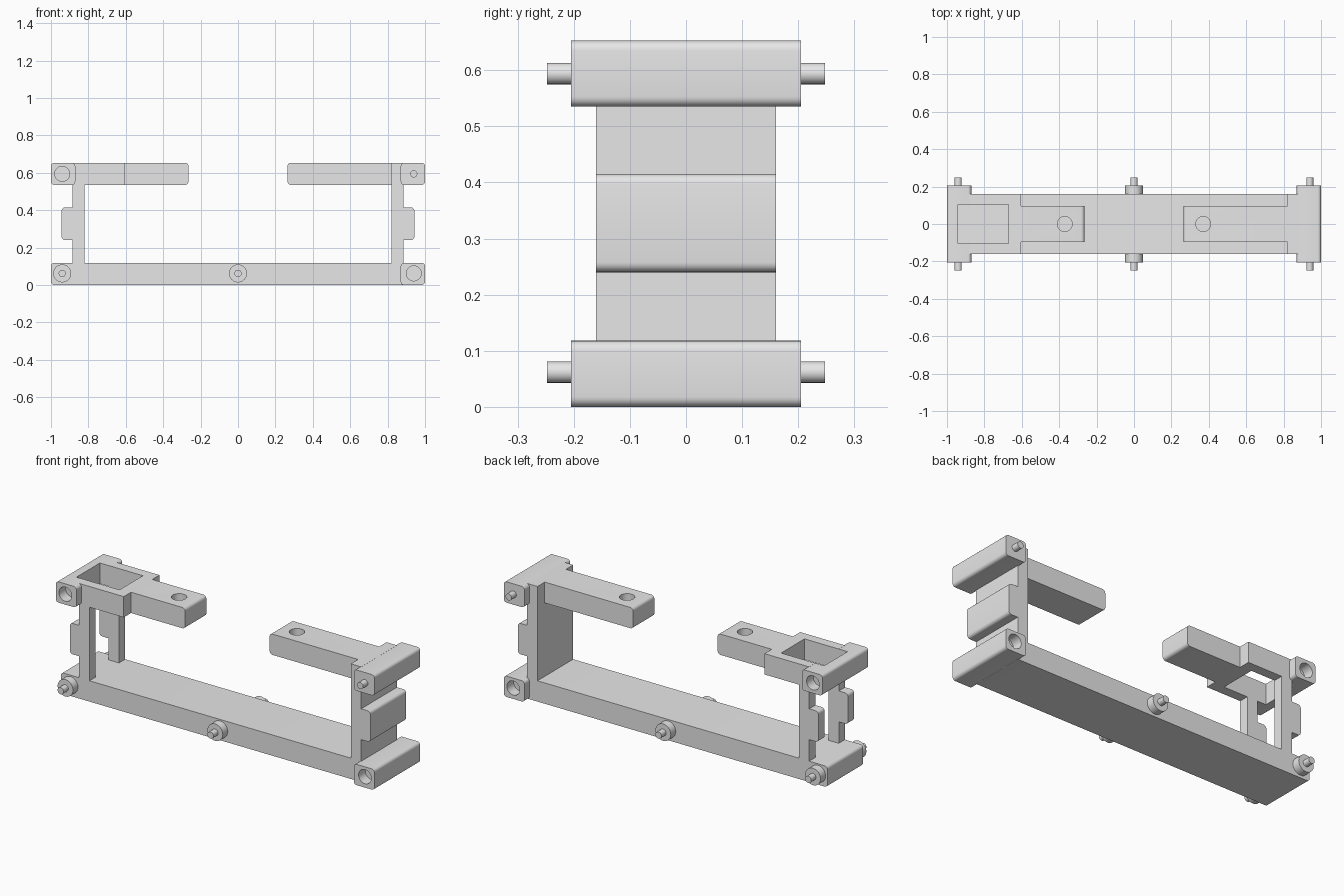
import bpy, bmesh
from math import pi
from mathutils import Matrix

cube = bpy.data.objects.get("Cube")
if cube:
    bpy.data.objects.remove(cube, do_unlink=True)

GREY = (0.8, 0.8, 0.8, 1.0)
mat = bpy.data.materials.new("plain grey")
mat.use_nodes = True
mat.diffuse_color = GREY
mat.node_tree.nodes["Principled BSDF"].inputs["Base Color"].default_value = GREY

BAR = 0.118            # thickness of the horizontal bars
TOP = 0.653            # overall height
LOW = TOP - BAR        # underside of the upper bars
HALF = 0.16            # half width of the frame
WIDE = 0.205           # half width of the end blocks
PIVOT = 0.94           # x of the end pivots
LOW_Z, HIGH_Z = BAR / 2 + 0.003, LOW + BAR / 2


def finish(bm, name):
    mesh = bpy.data.meshes.new(name)
    bm.to_mesh(mesh)
    bm.free()
    mesh.materials.append(mat)
    obj = bpy.data.objects.new(name, mesh)
    bpy.context.collection.objects.link(obj)
    return obj


def box(name, x, y, z, rounded=()):
    """Box between ranges; rounds the edges along y at the listed x positions."""
    bm = bmesh.new()
    bmesh.ops.create_cube(bm, size=1)
    for v in bm.verts:
        v.co = [r[0] if c < 0 else r[1] for c, r in zip(v.co, (x, y, z))]
    edges = [e for e in bm.edges
             if abs(e.verts[0].co.y - e.verts[1].co.y) > 1e-4
             and any(abs(e.verts[0].co.x - r) < 1e-4 for r in rounded)]
    if edges:
        bmesh.ops.bevel(bm, geom=edges, offset=0.018, segments=5,
                        profile=0.5, affect='EDGES')
    return finish(bm, name)


def rod(name, centre, radius, length, axis='Y'):
    bm = bmesh.new()
    turn = Matrix.Rotation(pi / 2, 4, 'X') if axis == 'Y' else Matrix()
    bmesh.ops.create_cone(bm, cap_ends=True, segments=40, radius1=radius,
                          radius2=radius, depth=length,
                          matrix=Matrix.Translation(centre) @ turn)
    return finish(bm, name)


def cut(obj, cutters):
    for c in cutters:
        mod = obj.modifiers.new("cut", 'BOOLEAN')
        mod.operation, mod.solver, mod.object = 'DIFFERENCE', 'EXACT', c
        bpy.context.view_layer.objects.active = obj
        bpy.ops.object.modifier_apply(modifier=mod.name)
        bpy.data.objects.remove(c, do_unlink=True)


def side_holes(x, z):
    return [rod("hole_cutter", (x, s * WIDE, z), 0.04, 0.12) for s in (-1, 1)]


def window():
    return box("window_cutter", (-0.94, -0.67), (-0.105, 0.105), (LOW - 0.1, TOP + 0.1))


FRAME, BLOCK, ARM = (-HALF, HALF), (-WIDE, WIDE), (-0.095, 0.095)
UPPER, LOWER = (LOW, TOP), (0, BAR)

# Base bar with bosses and pins
box("base_bar", (-1, 0.885), FRAME, LOWER, rounded=(-1,))
for label, x in (("left_end", -PIVOT), ("middle", 0)):
    rod(label + "_boss", (x, 0, LOW_Z), 0.048, 2 * WIDE)
    rod(label + "_pin", (x, 0, LOW_Z), 0.019, 0.495)

# Socket block at the far end of the base
socket = box("base_socket_block", (0.87, 1), BLOCK, LOWER, rounded=(0.87, 1))
cut(socket, side_holes(PIVOT, LOW_Z))

# Solid upright with its outer rib
box("solid_upright", (0.82, 0.885), FRAME, (BAR - 0.01, TOP))
box("solid_upright_rib", (0.86, 0.943), FRAME, (0.24, 0.415), rounded=(0.943,))

# Upper pin block
box("upper_pin_block", (0.87, 1), BLOCK, UPPER, rounded=(0.87, 1))
rod("upper_pin", (PIVOT, 0, HIGH_Z), 0.019, 0.495)

# Pair of open posts with ribs
for label, y in (("front", (-HALF, -0.105)), ("back", (0.105, HALF))):
    box(label + "_post", (-0.885, -0.82), y, (BAR - 0.01, TOP - 0.02))
    box(label + "_post_rib", (-0.943, -0.86), y, (0.24, 0.415), rounded=(-0.943,))

# Upper socket block and neck, sharing one through window
head = box("upper_socket_block", (-1, -0.87), BLOCK, UPPER, rounded=(-1, -0.87))
cut(head, side_holes(-PIVOT, HIGH_Z) + [window()])
neck = box("upper_neck", (-0.885, -0.605), FRAME, UPPER)
cut(neck, [window()])

# Inward arms, each with a blind hole on top
for label, x, tip in (("socket_side", (-0.62, -0.265), -0.265),
                      ("pin_side", (0.265, 0.83), 0.265)):
    arm = box(label + "_arm", x, ARM, UPPER, rounded=(tip,))
    hole_x = 0.37 if tip > 0 else -0.37
    cut(arm, [rod("hole_cutter", (hole_x, 0, TOP), 0.04, 0.14, 'Z')])

# Smooth the rounded edges, keep the corners sharp
bpy.ops.object.select_all(action='DESELECT')
for obj in bpy.context.collection.objects:
    if obj.type == 'MESH' and mat.name in obj.data.materials:
        obj.select_set(True)
        bpy.context.view_layer.objects.active = obj
bpy.ops.object.shade_smooth_by_angle()
